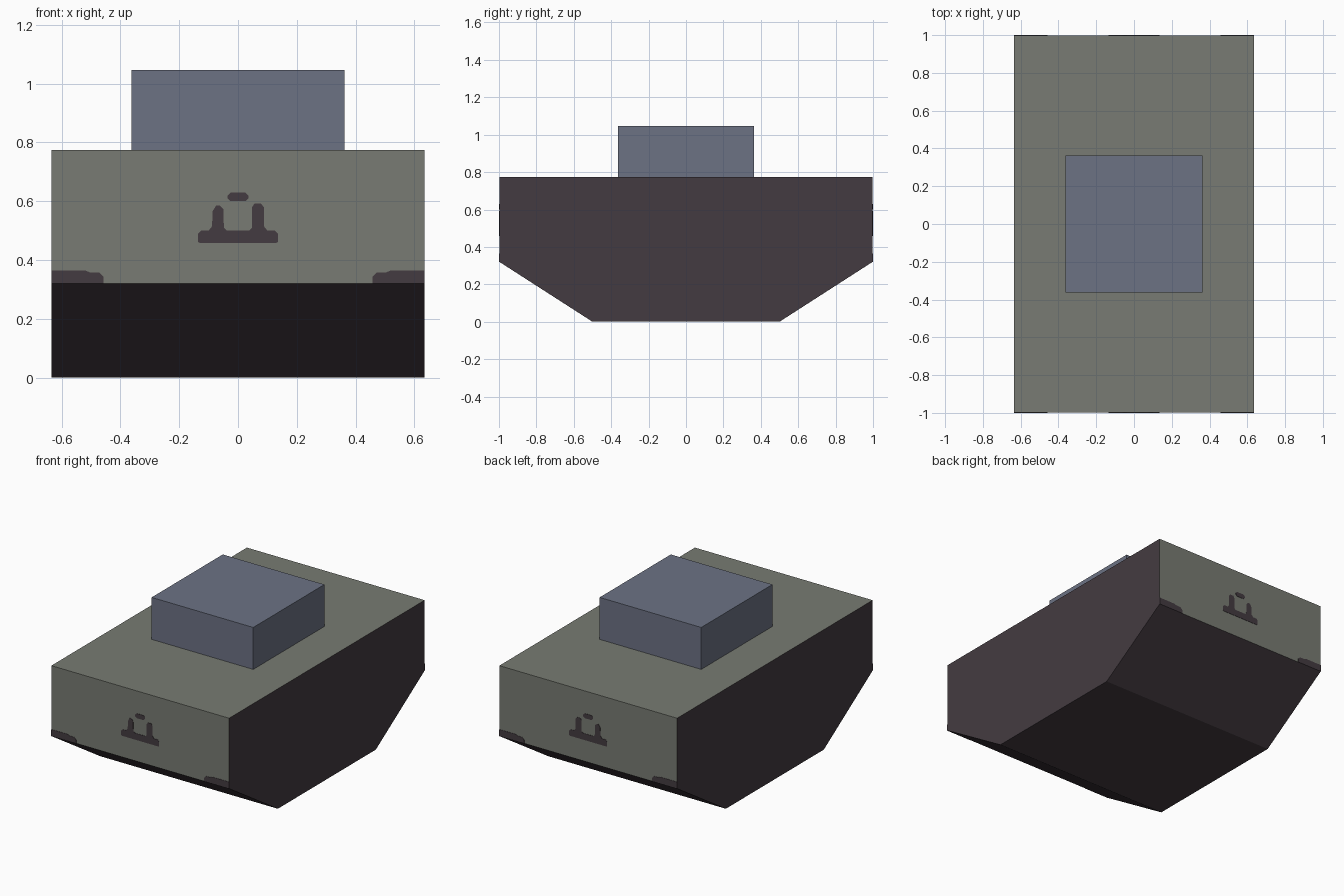
import bpy, bmesh

if "Cube" in bpy.data.objects:
    bpy.data.objects.remove(bpy.data.objects["Cube"])


def material(name, rgb):
    """Flat colour from 0-255 screen values, stored as linear."""
    lin = [((c / 255 + 0.055) / 1.055) ** 2.4 for c in rgb]
    m = bpy.data.materials.new(name)
    m.diffuse_color = (*lin, 1)
    m.use_nodes = True
    m.node_tree.nodes["Principled BSDF"].inputs["Base Color"].default_value = m.diffuse_color
    return m


OLIVE = material("olive_grey", (120, 123, 115))
SLATE = material("slate_blue", (108, 114, 132))
DARK = material("dark_plum", (68, 59, 65))


def prism(name, outline, offset, mats, rule=None):
    """Extrude a closed outline of 3D points and colour its faces by a rule."""
    bm = bmesh.new()
    face = bm.faces.new([bm.verts.new(p) for p in outline])
    out = bmesh.ops.extrude_face_region(bm, geom=[face], use_keep_orig=True)
    verts = [g for g in out["geom"] if isinstance(g, bmesh.types.BMVert)]
    bmesh.ops.translate(bm, verts=verts, vec=offset)
    bmesh.ops.recalc_face_normals(bm, faces=bm.faces)
    if rule:
        for f in bm.faces:
            f.material_index = rule(f.normal)
    mesh = bpy.data.meshes.new(name)
    bm.to_mesh(mesh)
    bm.free()
    for m in mats:
        mesh.materials.append(m)
    ob = bpy.data.objects.new(name, mesh)
    bpy.context.collection.objects.link(ob)
    return ob


W, L, SKIN = 0.635, 1.0, 0.002
END = L - SKIN

# Hull: side profile; flanks and underside dark, deck and end walls olive
profile = [(-END, 0.32), (-0.5, 0), (0.5, 0), (END, 0.32), (END, 0.775), (-END, 0.775)]
prism("hull", [(-W, y, z) for y, z in profile], (2 * W, 0, 0), [OLIVE, DARK],
      lambda n: int(abs(n.x) > 0.5 or n.z < -0.1))

# Cabin block on the deck
C = 0.363
prism("cabin", [(-C, -C, 0.775), (C, -C, 0.775), (C, C, 0.775), (-C, C, 0.775)],
      (0, 0, 0.271), [SLATE])

# Painted patches, as x-z outlines
bracket = [(-0.136, 0.462), (-0.13, 0.458), (0.13, 0.458), (0.136, 0.462),
           (0.136, 0.49), (0.126, 0.5), (0.1, 0.5), (0.088, 0.515),
           (0.088, 0.58), (0.078, 0.592), (0.056, 0.592), (0.048, 0.58),
           (0.048, 0.51), (0.038, 0.5), (-0.038, 0.5), (-0.048, 0.51),
           (-0.05, 0.573), (-0.062, 0.586), (-0.074, 0.586), (-0.087, 0.565),
           (-0.088, 0.515), (-0.1, 0.5), (-0.126, 0.5), (-0.136, 0.49)]
cap = [(-0.035, 0.61), (-0.025, 0.6), (0.025, 0.6), (0.035, 0.61),
       (0.035, 0.62), (0.025, 0.63), (-0.025, 0.63), (-0.035, 0.62)]
corner = [(W, 0.32), (W, 0.364), (0.518, 0.364), (0.505, 0.358),
          (0.472, 0.357), (0.457, 0.343), (0.457, 0.32)]
patches = {"bracket_patch": bracket, "cap_patch": cap, "corner_patch_right": corner,
           "corner_patch_left": [(-x, z) for x, z in corner]}

# Same patches on the front and back walls
for side, s in (("front", -1), ("back", 1)):
    for name, pts in patches.items():
        prism(f"{side}_{name}", [(x, s * END, z) for x, z in pts], (0, s * SKIN, 0), [DARK])
